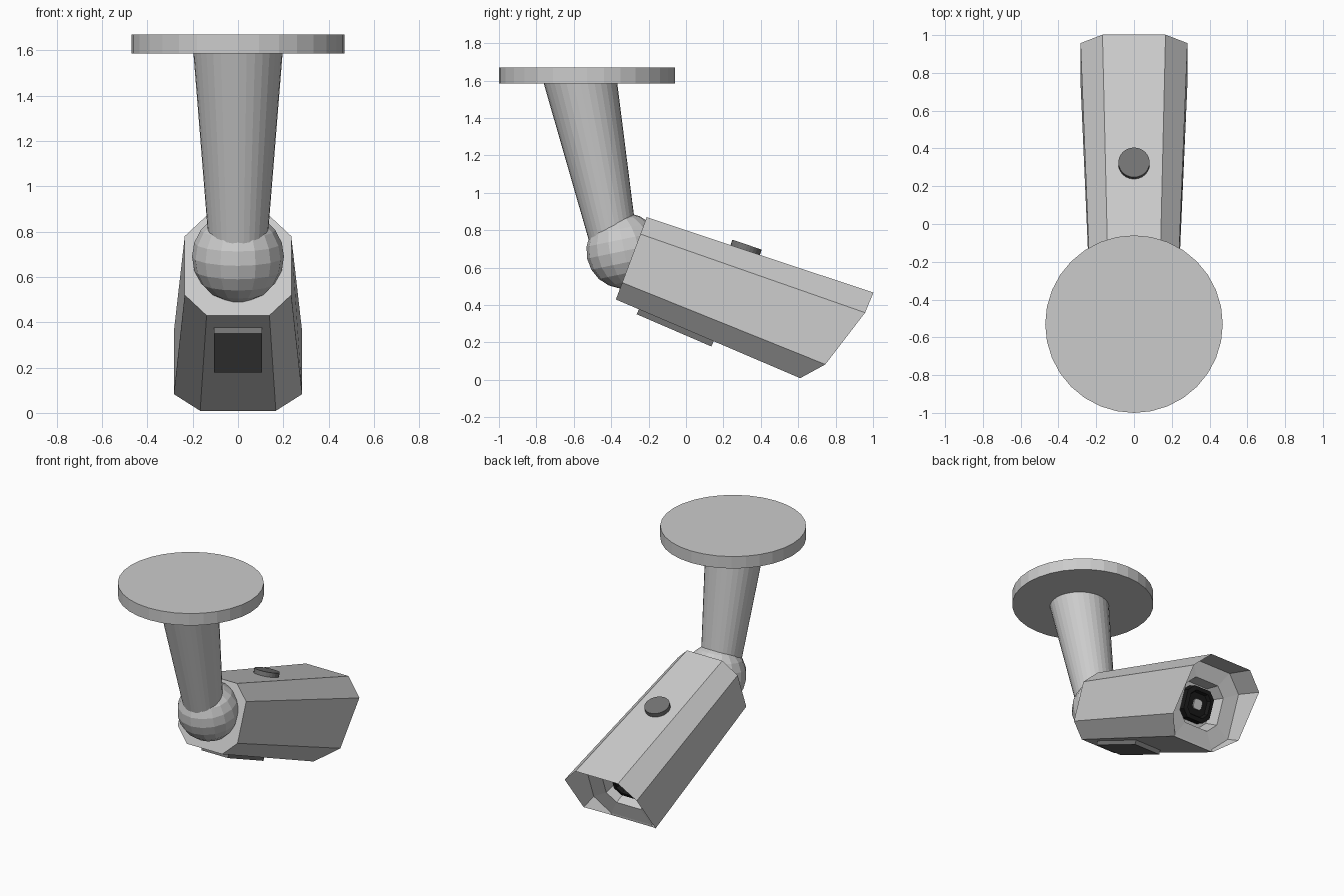
import bpy, bmesh
from mathutils import Vector, Matrix

if "Cube" in bpy.data.objects:
    bpy.data.objects.remove(bpy.data.objects["Cube"])


def material(name, v):
    m = bpy.data.materials.new(name)
    m.diffuse_color = (v, v, v, 1)
    m.use_nodes = True
    m.node_tree.nodes["Principled BSDF"].inputs["Base Color"].default_value = m.diffuse_color
    return m


DARK = material("dark_grey", 0.17)
BLACK = material("black", 0.01)


def finish(bm, name, mat=None):
    bmesh.ops.recalc_face_normals(bm, faces=bm.faces)
    me = bpy.data.meshes.new(name)
    bm.to_mesh(me)
    bm.free()
    ob = bpy.data.objects.new(name, me)
    bpy.context.collection.objects.link(ob)
    if mat:
        me.materials.append(mat)
    return ob


def cone(name, a, b, ra, rb, sides, mat=None, shear=False):
    """Capped cone from a to b; shear keeps the end caps horizontal."""
    a, b = Vector(a), Vector(b)
    bm = bmesh.new()
    d = b - a
    bmesh.ops.create_cone(bm, cap_ends=True, segments=sides, radius1=ra, radius2=rb, depth=1)
    q = Matrix.Identity(3) if shear else d.to_track_quat('Z', 'Y').to_matrix()
    for v in bm.verts:
        v.co = a + d * (v.co.z + 0.5) + q @ Vector((v.co.x, v.co.y, 0))
    return finish(bm, name, mat)


# Ceiling plate, sloping arm and ball joint
cone("ceiling_plate", (0, -0.53, 1.585), (0, -0.53, 1.67), 0.47, 0.47, 32)
arm_top, arm_end = Vector((0, -0.565, 1.59)), Vector((0, -0.385, 0.72))
cone("arm", arm_top, arm_end, 0.197, 0.127, 32, shear=True)

bm = bmesh.new()
tilt = (arm_top - arm_end).to_track_quat('Z', 'Y').to_matrix().to_4x4()
bmesh.ops.create_uvsphere(bm, u_segments=16, v_segments=10, radius=0.203,
                          matrix=Matrix.Translation((0, -0.33, 0.69)) @ tilt)
finish(bm, "ball_joint")

# Camera frame: origin at the rear face, s along the axis, t upwards
ORIGIN = Vector((0, -0.2925, 0.65))
AXIS = Vector((0, 0.936, -0.351))
UP = Vector((0, 0.351, 0.936))


def octagon(bm, r, s, k=0.59):
    """Bevelled square ring; s is one depth or four depths from top to bottom."""
    depths = s if isinstance(s, tuple) else (s,) * 4
    c = r * k
    half = [(c, r, depths[0]), (r, c, depths[1]), (r, -c, depths[2]), (c, -r, depths[3])]
    pts = half + [(-x, t, d) for x, t, d in reversed(half)]
    return [bm.verts.new(ORIGIN + Vector((x, 0, 0)) + UP * t + AXIS * d) for x, t, d in pts]


def loft(name, rings, mat=None):
    bm = bmesh.new()
    loops = [octagon(bm, r, s) for r, s in rings]
    for a, b in zip(loops, loops[1:]):
        for i in range(8):
            j = (i + 1) % 8
            bm.faces.new((a[i], a[j], b[j], b[i]))
    bm.faces.new(loops[0])
    bm.faces.new(loops[-1])
    return finish(bm, name, mat)


# Hollow-fronted housing with slanted hood and stepped lens recess
loft("camera_housing", [(0.235, 0),
                        (0.283, (1.277, 1.273, 1.171, 1.071)),
                        (0.268, 1.068), (0.16, 1.06), (0.14, 0.96)])
loft("lens", [(0.112, 0.95), (0.112, 1.03), (0.085, 1.035), (0.075, 1.01)], BLACK)
loft("lens_glass", [(0.035, 1.0), (0.035, 1.02)])

# Round button on the top face
n = Vector((0, 0.324, 0.946))
base = Vector((0, 0.315, 0.69))
cone("top_button", base - n * 0.02, base + n * 0.035, 0.083, 0.083, 24, DARK)

# Rectangular panel on the underside
along = Vector((0, 0.918, -0.396))
normal = Vector((0, 0.396, 0.918))
centre = Vector((0, -0.053, 0.29)) - normal * 0.01
bm = bmesh.new()
bmesh.ops.create_cube(bm, size=1)
for v in bm.verts:
    x, y, z = v.co
    v.co = centre + Vector((x * 0.21, 0, 0)) + along * (y * 0.435) + normal * (z * 0.035)
finish(bm, "underside_panel", DARK)
